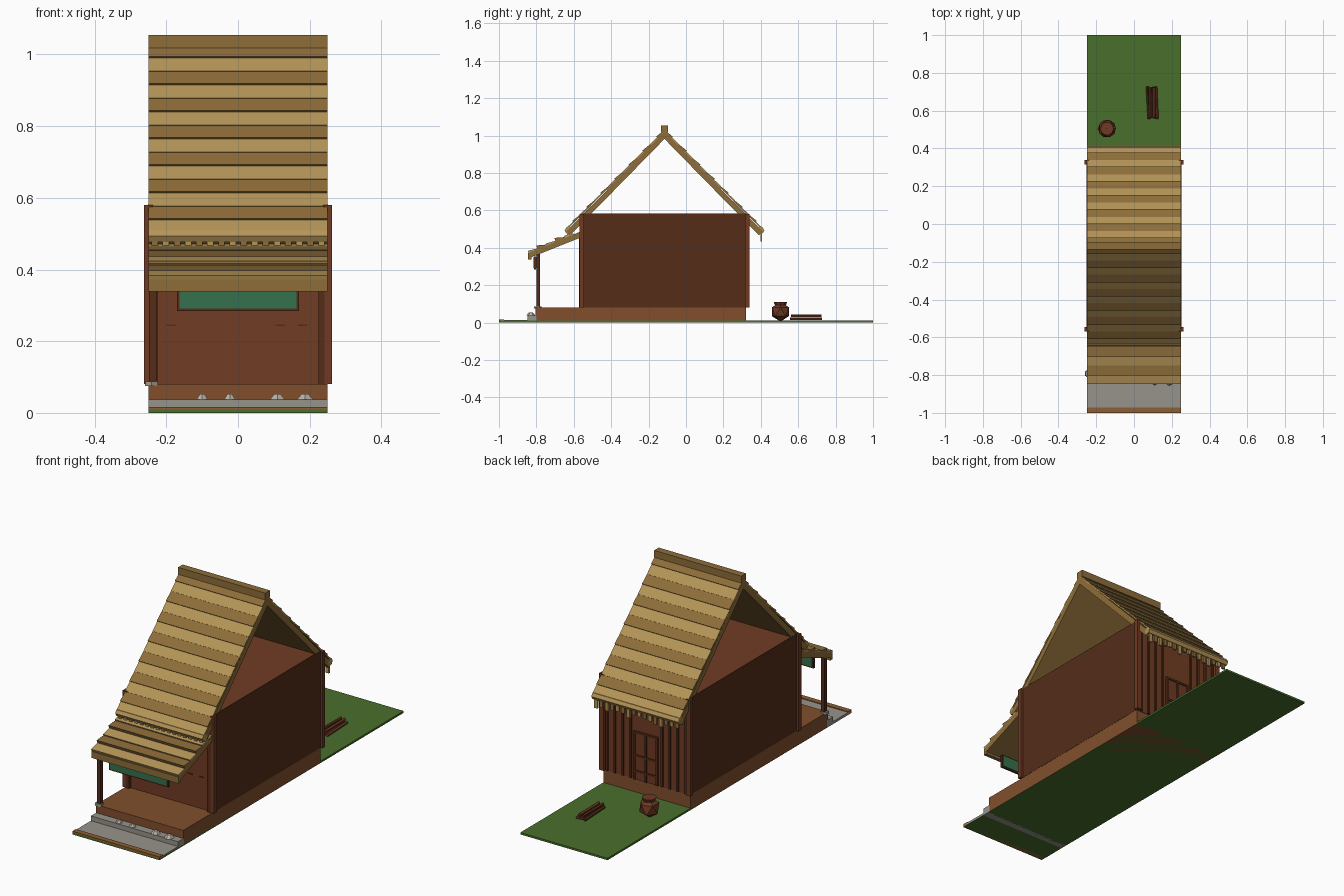
import bpy, bmesh, math, random
from mathutils import Vector, Matrix

if "Cube" in bpy.data.objects:
    bpy.data.objects.remove(bpy.data.objects["Cube"])

random.seed(4)


def mat(name, hexcol):
    m = bpy.data.materials.new(name)
    rgb = [int(hexcol[i:i + 2], 16) / 255 for i in (0, 2, 4)]
    m.diffuse_color = [c ** 2.2 for c in rgb] + [1]
    m.use_nodes = True
    m.node_tree.nodes["Principled BSDF"].inputs["Base Color"].default_value = m.diffuse_color
    return m


GRASS, STONE = mat("grass", "4a6e30"), mat("stone", "96928a")
PALE = mat("pale_stone", "b8b2a4")
EARTH, WALL = mat("earth", "80502f"), mat("wall", "703e28")
WOOD, CURB = mat("dark_wood", "55301f"), mat("curb", "8a5f35")
LIGHT, DARK = mat("light_thatch", "b39358"), mat("dark_thatch", "8d6d3c")
GREEN, CLAY = mat("green_paint", "38704e"), mat("clay", "6e3c28")


def finish(name, bm, m):
    bmesh.ops.recalc_face_normals(bm, faces=bm.faces)
    me = bpy.data.meshes.new(name)
    bm.to_mesh(me)
    bm.free()
    me.materials.append(m)
    ob = bpy.data.objects.new(name, me)
    bpy.context.collection.objects.link(ob)
    return ob


def box(name, x0, x1, y0, y1, z0, z1, m):
    bm = bmesh.new()
    bmesh.ops.create_cube(bm, size=1)
    for v in bm.verts:
        v.co = ((x0 + x1) / 2 + v.co.x * (x1 - x0),
                (y0 + y1) / 2 + v.co.y * (y1 - y0),
                (z0 + z1) / 2 + v.co.z * (z1 - z0))
    return finish(name, bm, m)


def prism(name, yz, m, x0=-0.25, x1=0.25):
    """Extrude a y-z profile along x."""
    bm = bmesh.new()
    f = bm.faces.new([bm.verts.new((x0, y, z)) for y, z in yz])
    ext = bmesh.ops.extrude_face_region(bm, geom=[f])["geom"]
    for v in ext:
        if isinstance(v, bmesh.types.BMVert):
            v.co.x = x1
    return finish(name, bm, m)


def cone(name, loc, r1, r2, h, n, m):
    bm = bmesh.new()
    bmesh.ops.create_cone(bm, cap_ends=True, segments=n, radius1=r1, radius2=r2,
                          depth=h, matrix=Matrix.Translation(loc))
    return finish(name, bm, m)


def roll(name, y, z, r, m):
    prism(name, [(y + r * math.cos(k * math.pi / 3), z + r * math.sin(k * math.pi / 3))
                 for k in range(6)], m)


def thatch(name, a, b, count, lip):
    """Alternating courses up the slope from eave a to ridge b."""
    a, b = Vector(a), Vector(b)
    d = b - a
    n = Vector((-d.y, d.x)).normalized()
    if n.y < 0:
        n = -n
    for i in range(count):
        p, q = a + d * (i / count), a + d * ((i + 1) / count)
        h = lip if i % 2 else lip * 0.5
        prism(f"{name}_course_{i}", [p - n * .004, q - n * .004, q + n * .003, p + n * h],
              DARK if i % 2 else LIGHT)


# ground, road, curb and step
box("grass", -.25, .25, -1, 1, 0, .01, GRASS)
box("road", -.25, .25, -.99, -.80, .001, .013, STONE)
box("curb", -.25, .25, -1, -.972, 0, .017, CURB)
box("step", -.25, .25, -.848, -.80, 0, .038, STONE)
for i, (x, r) in enumerate([(-.10, .018), (-.023, .018), (.11, .024), (.187, .026)]):
    cone(f"step_stone_{i}", (x, -.83, .045), r, r * .4, .016, 6, PALE)

# plinth and house body
box("plinth", -.25, .25, -.805, .32, 0, .08, EARTH)
box("house_body", -.249, .249, -.558, .322, .078, .58, WALL)
for s in (-1, 1):
    box("side_wall", s * .245, s * .251, -.56, .325, .08, .582, WOOD)
    for y in (-.558, .327):
        box("corner_post", s * .25 - .0125, s * .25 + .0125, y - .0115, y + .0115, .08, .58, CLAY)
    box("front_pilaster", s * .233 - .009, s * .233 + .009, -.572, -.556, .08, .46, WOOD)
for x in (-.187, .118, .18):
    box("wall_peg", x - .013, x + .013, -.562, -.556, .242, .247, WOOD)

# back wall planks and door
for i in range(11):
    x = -.225 + .045 * i
    if abs(x) > .07:
        box("back_batten", x - .005, x + .005, .32, .33, .08, .57, WOOD)
box("back_door", -.062, .062, .32, .328, .08, .325, CLAY)
for x in (-.064, 0, .064):
    box("door_stile", x - .005, x + .005, .32, .334, .08, .33, WOOD)
for z in (.125, .205, .325):
    box("door_rail", -.066, .066, .32, .333, z - .005, z + .005, WOOD)

# main gable roof, one continuous profile
ry, rz = -.115, 1.022
ey, ez = .525, .487
prism("roof_shell", [(ry - ey, ez), (ry, rz), (ry + ey, ez),
                     (ry + ey - .021, ez - .020), (ry, rz - .04), (ry - ey + .021, ez - .020)], DARK)
thatch("front_roof", (ry - ey, ez + .012), (ry, rz + .004), 14, .009)
thatch("back_roof", (ry + ey, ez + .012), (ry, rz + .004), 14, .009)
box("ridge_cap", -.25, .25, ry - .019, ry + .019, 1.018, 1.054, DARK)

# eave rolls with hanging straw
for s in (-1, 1):
    roll("eave_roll", ry + s * .515, .493, .019, LIGHT)
    for i in range(16):
        x = -.232 + i * .031
        drop = .464 - random.uniform(0, .004) if s < 0 else random.uniform(.43, .458)
        box("eave_straw", x - .009, x + .009, ry + s * .517 - .005, ry + s * .517 + .005,
            drop, .49, LIGHT if i % 2 else DARK)

# porch roof
prism("porch_roof", [(-.838, .345), (-.842, .372), (-.565, .486), (-.555, .458)], DARK)
thatch("porch", (-.842, .374), (-.60, .474), 5, .02)
box("porch_eave", -.25, .25, -.845, -.825, .338, .372, DARK)

# porch post on its footing
box("porch_post", -.248, -.228, -.80, -.78, .08, .372, WOOD)
cone("post_footing", (-.241, -.792, .081), .022, .019, .012, 6, STONE)

# hanging painted board under the porch
box("board_frame", -.17, .17, -.812, -.802, .284, .352, WOOD)
box("board_panel", -.163, .163, -.815, -.80, .291, .350, GREEN)

# clay pot in the yard
bm = bmesh.new()
bmesh.ops.create_icosphere(bm, subdivisions=1, radius=.053,
                           matrix=Matrix.Translation((-.143, .505, .058)))
finish("pot", bm, CLAY)
cone("pot_rim", (-.143, .505, .102), .03, .036, .016, 8, CLAY)

# bundle of firewood
for i, (x, z) in enumerate([(.075, .02), (.09, .02), (.106, .02), (.119, .02), (.084, .035), (.106, .035)]):
    bm = bmesh.new()
    M = (Matrix.Translation((x, .642, z)) @ Matrix.Rotation(random.uniform(-.06, .06), 4, 'Z')
         @ Matrix.Rotation(math.pi / 2, 4, 'X'))
    bmesh.ops.create_cone(bm, cap_ends=True, segments=5, radius1=.008, radius2=.008,
                          depth=random.uniform(.155, .175), matrix=M)
    finish(f"firewood_{i}", bm, CLAY if i % 2 else WOOD)
